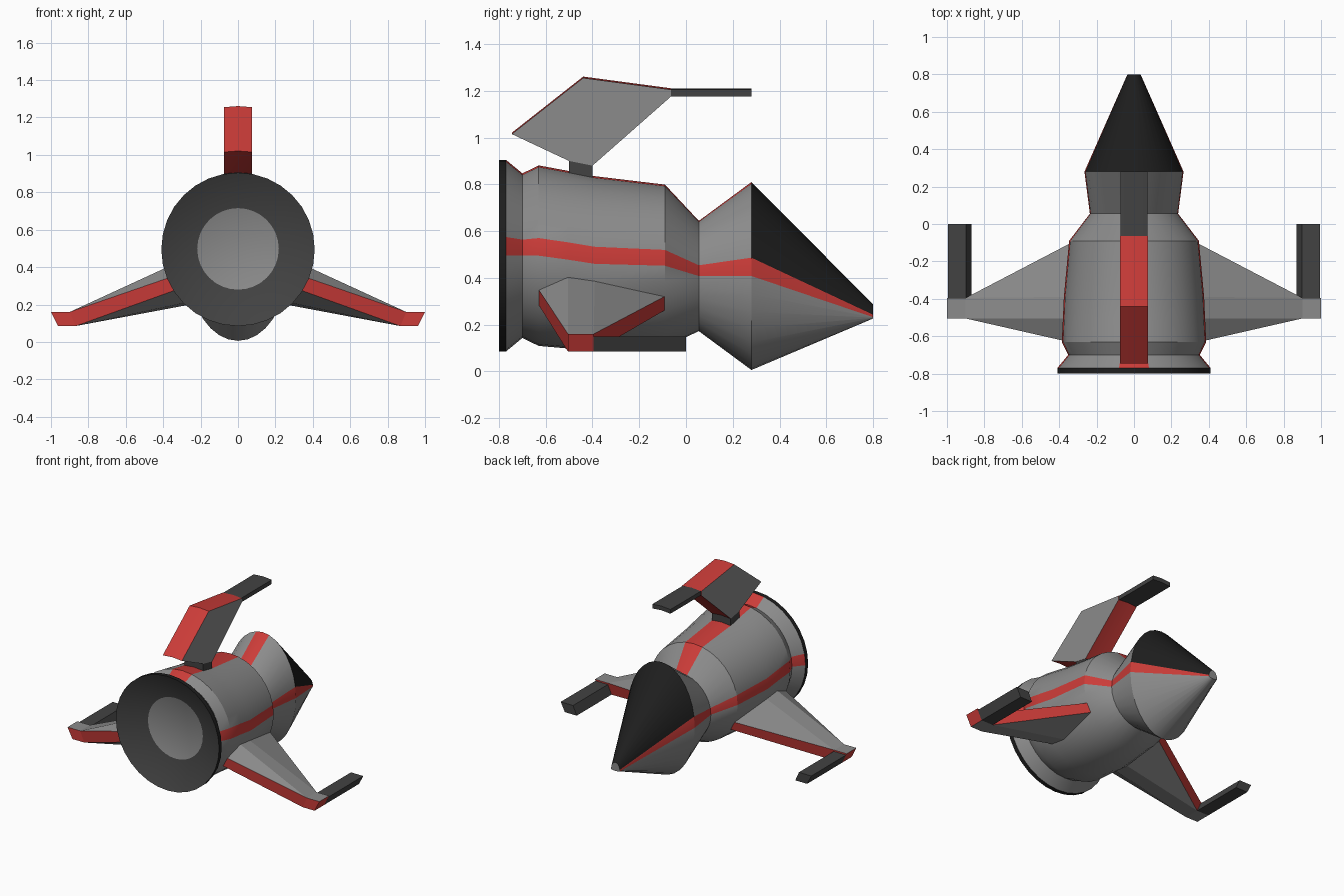
import bpy, bmesh
from math import sin, cos, pi, radians

if "Cube" in bpy.data.objects:
    bpy.data.objects.remove(bpy.data.objects["Cube"])

def material(name, r, g, b):
    m = bpy.data.materials.new(name)
    m.diffuse_color = (r, g, b, 1)
    m.use_nodes = True
    m.node_tree.nodes["Principled BSDF"].inputs["Base Color"].default_value = m.diffuse_color
    return m

MATS = [material("grey", .26, .26, .26), material("red", .6, .045, .04),
        material("dark_grey", .055, .055, .055), material("black", .013, .013, .013)]
GREY, RED, DARK, BLACK = range(4)

def build(name, verts, faces, closed=True, mirror=False, smooth=30):
    """faces: list of (vertex indices, material slot)"""
    bm = bmesh.new()
    vs = [bm.verts.new(v) for v in verts]
    for idx, mat in faces:
        bm.faces.new([vs[i] for i in idx]).material_index = mat
    if closed:
        bmesh.ops.recalc_face_normals(bm, faces=bm.faces)
    me = bpy.data.meshes.new(name)
    bm.to_mesh(me)
    bm.free()
    for m in MATS:
        me.materials.append(m)
    if smooth:
        me.shade_smooth()
        me.set_sharp_from_angle(angle=radians(smooth))
    ob = bpy.data.objects.new(name, me)
    bpy.context.collection.objects.link(ob)
    if mirror:
        ob.modifiers.new("Mirror", 'MIRROR').use_mirror_merge = False
    return ob

def loft(name, sections, paint, start=None, end=None, **kw):
    """Skin sections; paint(k, i) gives the slot of side face i in span k."""
    n = len(sections[0])
    verts = [p for s in sections for p in s]
    faces = []
    for k in range(len(sections) - 1):
        a, b = k * n, k * n + n
        for i in range(n):
            j = (i + 1) % n
            faces.append(((a + i, b + i, b + j, a + j), paint(k, i)))
    if start is not None:
        faces.append((tuple(range(n)), start))
    if end is not None:
        last = len(verts) - n
        faces.append((tuple(reversed(range(last, last + n))), end))
    both = start is not None and end is not None
    return build(name, verts, faces, closed=both, **kw)

N = 32
def ring_point(s, i, shrink=1):
    y, c, rx, up, down = s
    a = 2 * pi * i / N
    rz = up if sin(a) >= 0 else down
    return (rx * cos(a) * shrink, y, c + rz * sin(a) * shrink)

def ring(s):
    return [ring_point(s, i) for i in range(N)]

def circle(y, c, r):
    return (y, c, r, r, r)

# Fuselage: round waisted tube with side and top stripes
body = [circle(-.77, .495, .41), circle(-.70, .495, .352), circle(-.63, .495, .386),
        circle(-.505, .478, .38), circle(-.39, .46, .375), circle(-.09, .452, .347),
        circle(.055, .408, .236), (.28, .408, .265, .402, .402)]
loft("fuselage", [ring(s) for s in body],
     lambda k, i: RED if i in (0, 15, 7, 8) else GREY)

# Nose: black upper half, grey belly, red side stripe
tip = (.80, .232, .035, .055, .006)
loft("nose", [ring(body[-1]), ring(tip)],
     lambda k, i: RED if i in (0, 15) else BLACK if i < 15 else GREY, end=GREY)

# Engine bell: recessed cone with grey centre and black rim
bell = [circle(-.71, .4975, .218), circle(-.80, .495, .41), circle(-.77, .495, .41)]
loft("engine_bell", [ring(s) for s in bell],
     lambda k, i: DARK if k == 0 else BLACK, start=GREY)

# Wings: rooted on the fuselage rings, narrowing to a slanted tip block
wide = .985
root = [ring_point(body[r], i, wide) for r, i in
        ((5, -2), (5, -3), (4, -1), (3, -1), (2, -2), (2, -3), (4, -4), (3, -4))]
tips = [(x, y, z) for xt, xb in ((.9, .868), (1.0, .962))
        for x, z in ((xt, .16), (xb, .085)) for y in (-.395, -.505)]
build("wings", root + tips, [
    ((0, 2, 8), GREY), ((2, 3, 9, 8), GREY), ((3, 4, 9), GREY),
    ((1, 6, 10), GREY), ((6, 7, 11, 10), GREY), ((7, 5, 11), GREY),
    ((0, 1, 10, 8), RED), ((4, 5, 11, 9), RED),
    ((8, 9, 13, 12), GREY), ((10, 11, 15, 14), GREY),
    ((12, 13, 15, 14), RED), ((9, 11, 15, 13), RED), ((8, 10, 14, 12), RED),
    ((0, 1, 6, 7, 5, 4, 3, 2), GREY)], mirror=True, smooth=0)

# Wing guns: slanted bars running forward from the tips
loft("wing_guns", [[(.897, y, .15), (.995, y, .15), (.962, y, .085), (.868, y, .085)]
                   for y in (-.395, 0)],
     lambda k, i: DARK, DARK, DARK, mirror=True, smooth=0)

# Top fin, its gun and its strut: side profiles with a slight crown across x
def crowned(name, profile, side, rim, hw=.076):
    loft(name, [[(x, y, z + dz) for y, z in profile]
                for x, dz in ((-hw, 0), (0, .006), (hw, 0))],
         lambda k, i: rim, side, side)

crowned("top_fin", [(-.745, 1.015), (-.44, 1.255), (-.065, 1.205), (-.065, 1.175),
                    (-.40, .88), (-.50, .90)], GREY, RED)
crowned("top_gun", [(-.065, 1.205), (.28, 1.205), (.28, 1.175), (-.065, 1.175)],
        DARK, DARK, .072)
crowned("fin_strut", [(-.50, .90), (-.40, .88), (-.40, .81), (-.50, .81)], DARK, DARK, .074)
